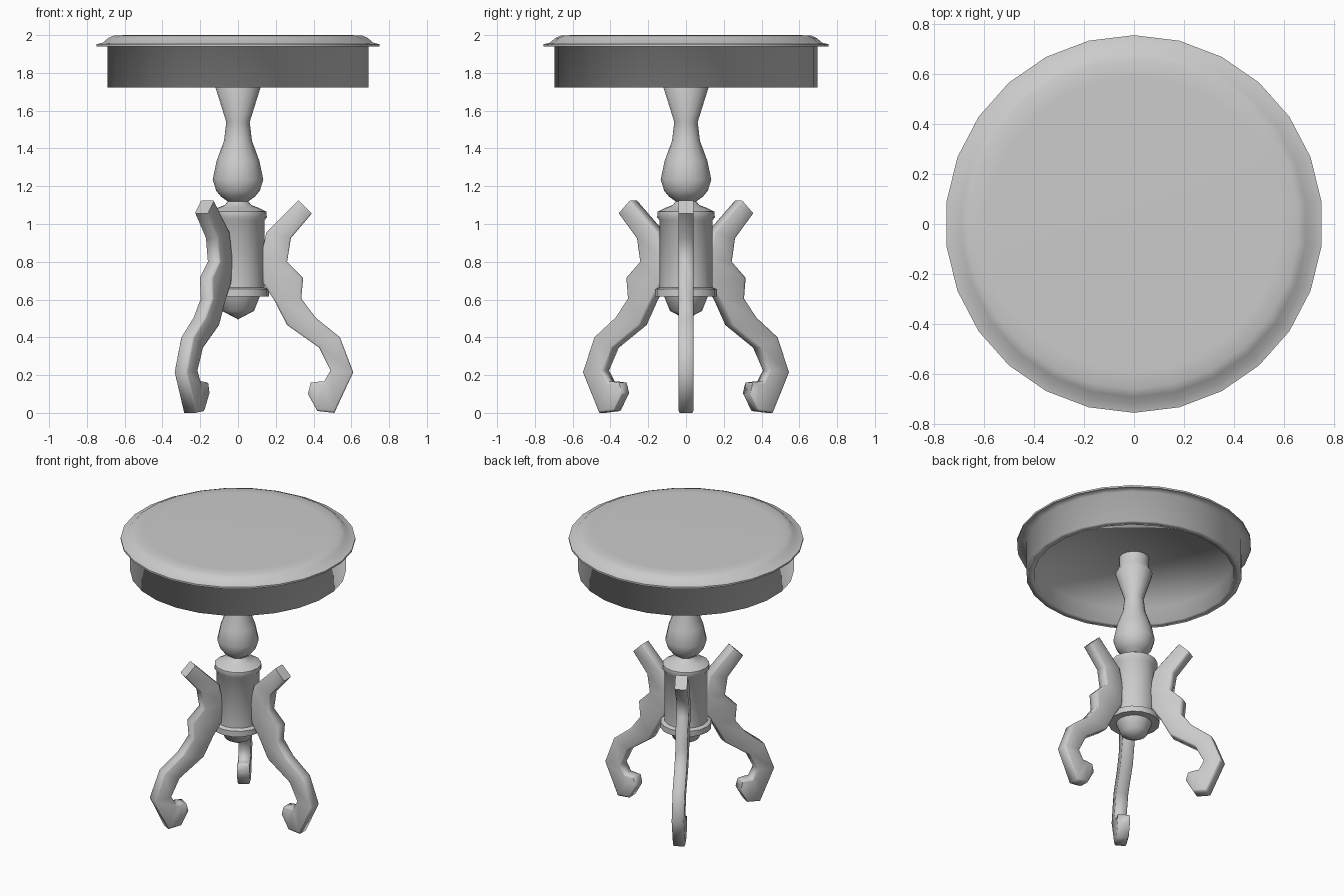
import bpy, bmesh
from math import radians, cos, sin, pi

cube = bpy.data.objects.get("Cube")
if cube:
    bpy.data.objects.remove(cube, do_unlink=True)

grey = bpy.data.materials.new("plain grey")
grey.use_nodes = True
grey.diffuse_color = (0.6, 0.6, 0.6, 1)
grey.node_tree.nodes["Principled BSDF"].inputs["Base Color"].default_value = (0.6, 0.6, 0.6, 1)


def finish(bm, name, angle=None):
    """Turn a bmesh into a shaded object; no angle means smooth everywhere."""
    mesh = bpy.data.meshes.new(name)
    bm.to_mesh(mesh)
    bm.free()
    mesh.materials.append(grey)
    obj = bpy.data.objects.new(name, mesh)
    bpy.context.collection.objects.link(obj)
    bpy.ops.object.select_all(action="DESELECT")
    obj.select_set(True)
    bpy.context.view_layer.objects.active = obj
    if angle:
        bpy.ops.object.shade_smooth_by_angle(angle=radians(angle))
    else:
        bpy.ops.object.shade_smooth()
    return obj


def lathe(name, profile, sides, angle=None):
    """Revolve (radius, height) points around z, starting on the +y axis."""
    bm = bmesh.new()
    rings = []
    for r, z in profile:
        if r == 0:
            rings.append([bm.verts.new((0, 0, z))] * sides)
        else:
            turns = [pi / 2 + 2 * pi * i / sides for i in range(sides)]
            rings.append([bm.verts.new((r * cos(t), r * sin(t), z)) for t in turns])
    for low, high in zip(rings, rings[1:]):
        for i in range(sides):
            j = (i + 1) % sides
            bm.faces.new(dict.fromkeys((low[i], low[j], high[j], high[i])))
    return finish(bm, name, angle)


# Round top with a moulded edge
lathe("tabletop", [(0.755, 1.94), (0.755, 1.952), (0.72, 1.96), (0.692, 1.985),
                   (0.66, 1.998), (0.59, 2.0), (0, 2.0)], 26, 60)

# Hollow apron and underside, softly shaded throughout
lathe("apron", [(0, 1.84), (0.645, 1.84), (0.645, 1.722), (0.695, 1.722),
                (0.695, 1.94), (0.755, 1.94)], 26)

# Turned pedestal: finial, drum and baluster
lathe("pedestal", [(0, 0.495), (0.085, 0.54), (0.115, 0.615),
                   (0.165, 0.615), (0.165, 0.655), (0.14, 0.665), (0.14, 1.02),
                   (0.153, 1.035), (0.15, 1.065), (0.11, 1.085), (0.07, 1.1),
                   (0.055, 1.12), (0.09, 1.145), (0.115, 1.175), (0.134, 1.235),
                   (0.113, 1.335), (0.074, 1.44), (0.062, 1.54), (0.12, 1.725),
                   (0.098, 1.765), (0.098, 1.84)], 16, 50)

# Leg outline: outer and inner edge (radial distance, height) at each station
STATIONS = [
    ((0.39, 1.055), (0.32, 1.125)),
    ((0.28, 0.925), (0.15, 0.955)),
    ((0.26, 0.80), (0.12, 0.82)),
    ((0.345, 0.715), (0.13, 0.69)),
    ((0.335, 0.605), (0.19, 0.60)),
    ((0.41, 0.505), (0.26, 0.465)),
    ((0.54, 0.40), (0.43, 0.345)),
    ((0.61, 0.215), (0.49, 0.225)),
    ((0.51, 0.0), (0.455, 0.165)),
    ((0.42, 0.01), (0.425, 0.165)),
    ((0.37, 0.10), (0.385, 0.16)),
]
# Softened rectangle: (position across the outline, share of the half width)
SECTION = [(1, 0.85), (0.85, 1), (-0.85, 1), (-1, 0.85),
           (-1, -0.85), (-0.85, -1), (0.85, -1), (1, -0.85)]
HALF_WIDTH = 0.04


def make_leg(name, turn):
    bm = bmesh.new()
    rings = []
    for (ox, oz), (ix, iz) in STATIONS:
        ring = []
        for u, v in SECTION:
            x = (ox + ix) / 2 + u * (ox - ix) / 2
            z = (oz + iz) / 2 + u * (oz - iz) / 2
            ring.append(bm.verts.new((x, v * HALF_WIDTH, z)))
        rings.append(ring)
    n = len(SECTION)
    for a, b in zip(rings, rings[1:]):
        for i in range(n):
            j = (i + 1) % n
            bm.faces.new((a[i], a[j], b[j], b[i]))
    bm.faces.new(rings[0])
    bm.faces.new(rings[-1])
    bmesh.ops.recalc_face_normals(bm, faces=bm.faces)
    finish(bm, name, 70).rotation_euler.z = radians(turn)


# Three scrolled legs
for name, turn in (("left_leg", 0), ("back_right_leg", 120), ("front_right_leg", 240)):
    make_leg(name, turn)
